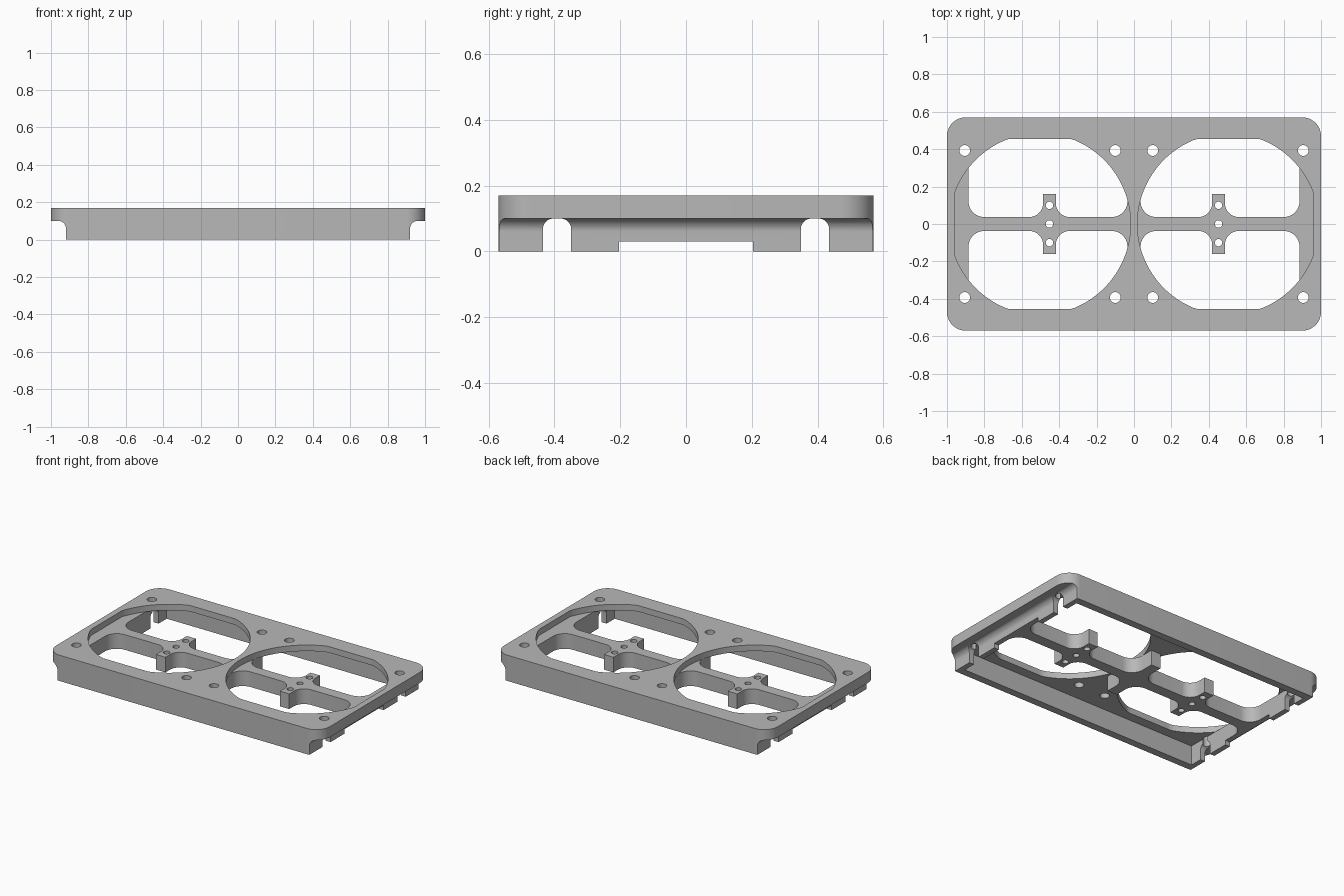
import bpy
import bmesh
import math
from mathutils import Matrix, Vector

cube = bpy.data.objects.get("Cube")
if cube:
    bpy.data.objects.remove(cube, do_unlink=True)

# One grey for everything
grey = bpy.data.materials.new("plain_grey")
grey.use_nodes = True
colour = (0.48, 0.48, 0.48, 1)
grey.diffuse_color = colour
grey.node_tree.nodes["Principled BSDF"].inputs["Base Color"].default_value = colour

# Profile planes: each maps profile (u, v) and extrusion w to x, y, z
PLANES = {
    "xy": lambda u, v, w: (u, v, w),
    "xz": lambda u, v, w: (u, w, v),
    "yz": lambda u, v, w: (w, u, v),
}


def prism(name, points, low, high, plane="xy"):
    """Extrude a closed profile between two levels."""
    place = PLANES[plane]
    bm = bmesh.new()
    face = bm.faces.new([bm.verts.new(place(u, v, low)) for u, v in points])
    top = bmesh.ops.extrude_face_region(bm, geom=[face])["geom"]
    shift = Vector(place(0, 0, high - low))
    bmesh.ops.translate(bm, vec=shift, verts=[g for g in top if isinstance(g, bmesh.types.BMVert)])
    bmesh.ops.recalc_face_normals(bm, faces=bm.faces)
    mesh = bpy.data.meshes.new(name)
    bm.to_mesh(mesh)
    bm.free()
    mesh.materials.append(grey)
    obj = bpy.data.objects.new(name, mesh)
    bpy.context.collection.objects.link(obj)
    return obj


def arc(cx, cy, r, start, end, steps=12):
    angles = [math.radians(start + (end - start) * i / steps) for i in range(steps + 1)]
    return [(cx + r * math.cos(a), cy + r * math.sin(a)) for a in angles]


def circle(cx, cy, r, steps=32):
    return arc(cx, cy, r, 0, 360, steps)[:-1]


def rect(x0, x1, y0, y1):
    return [(x0, y0), (x1, y0), (x1, y1), (x0, y1)]


def cut(target, points, low, high, plane="xy"):
    """Subtract a prism from the target."""
    cutter = prism("cutter", points, low, high, plane)
    cutter.hide_render = True
    mod = target.modifiers.new("cut", "BOOLEAN")
    mod.operation = "DIFFERENCE"
    mod.solver = "EXACT"
    mod.object = cutter
    bpy.context.view_layer.objects.active = target
    bpy.ops.object.modifier_apply(modifier=mod.name)
    bpy.data.objects.remove(cutter, do_unlink=True)


def finish(obj):
    bpy.ops.object.select_all(action="DESELECT")
    obj.select_set(True)
    bpy.context.view_layer.objects.active = obj
    bpy.ops.object.shade_smooth_by_angle(angle=math.radians(30))


LENGTH, WIDTH, HEIGHT = 1.0, 0.57, 0.17
DECK = 0.13        # underside of the top plate
CLEAR = 0.03       # gap below the cross bars
INNER = 0.885      # inside of the end walls
OUTER = 0.92       # outside of the end walls
STEP = 0.1         # height of the end undercut
BAY = 0.503        # centre of each round opening

# Outer block with rounded corners
r = 0.1
outline = []
for sx, sy, start in ((1, 1, 0), (-1, 1, 90), (-1, -1, 180), (1, -1, 270)):
    outline += arc(sx * (LENGTH - r), sy * (WIDTH - r), r, start, start + 90)
frame = prism("frame", outline, 0, HEIGHT)

# Hollow underside
cut(frame, rect(-INNER, INNER, -0.52, 0.52), -0.1, DECK)

for side in (-1, 1):
    # Round opening, flattened at front, back and outer end
    opening = [(side * (BAY + min(x, 0.457)), max(-0.455, min(0.455, y)))
               for x, y in circle(0, 0, 0.485, 128)]
    cut(frame, opening, DECK, 0.3)

    # Filleted undercut along the end
    f = 0.04
    undercut = [(1.1, -0.1), (OUTER, -0.1)]
    undercut += arc(OUTER + f, STEP - f, f, 180, 90) + [(1.1, STEP)]
    cut(frame, [(side * x, z) for x, z in undercut], -0.7, 0.7, "xz")

    # Raised lower edge of the end wall
    ends = sorted((side * 0.86, side * 0.97))
    cut(frame, rect(-0.204, 0.204, -0.1, CLEAR), *ends, "yz")

    for fb in (-1, 1):
        # Round-topped notch in the end wall
        mid, half, n = fb * 0.392, 0.043, 0.032
        notch = [(mid - half, -0.1)]
        notch += arc(mid - half + n, STEP - n, n, 180, 90)
        notch += arc(mid + half - n, STEP - n, n, 90, 0) + [(mid + half, -0.1)]
        cut(frame, notch, *ends, "yz")

        # Screw holes
        for x in (0.1, 0.905):
            cut(frame, circle(side * x, fb * 0.393, 0.029), 0.05, 0.3)
finish(frame)

# Cross bar with centre wall, filleted ends and mounting tabs
BAR, TAB, TAB_X, CORE, R, T = 0.037, 0.034, 0.452, 0.035, 0.085, 0.075
quarter = [(CORE, 0.204)]
quarter += arc(CORE + R, BAR + R, R, 180, 270)
quarter += arc(TAB_X - TAB - T, BAR + T, T, 270, 360)
quarter += [(TAB_X - TAB, 0.16), (TAB_X + TAB, 0.16)]
quarter += arc(TAB_X + TAB + T, BAR + T, T, 180, 270)
quarter += arc(INNER - R, BAR + R, R, 270, 360)
half_line = [(-x, y) for x, y in reversed(quarter)] + quarter
bar = prism("cross_bar", half_line + [(x, -y) for x, y in reversed(half_line)], CLEAR, DECK)
for x in (-TAB_X, TAB_X):
    for y in (-0.1, 0, 0.1):
        cut(bar, circle(x, y, 0.02, 24), 0, 0.2)
finish(bar)
